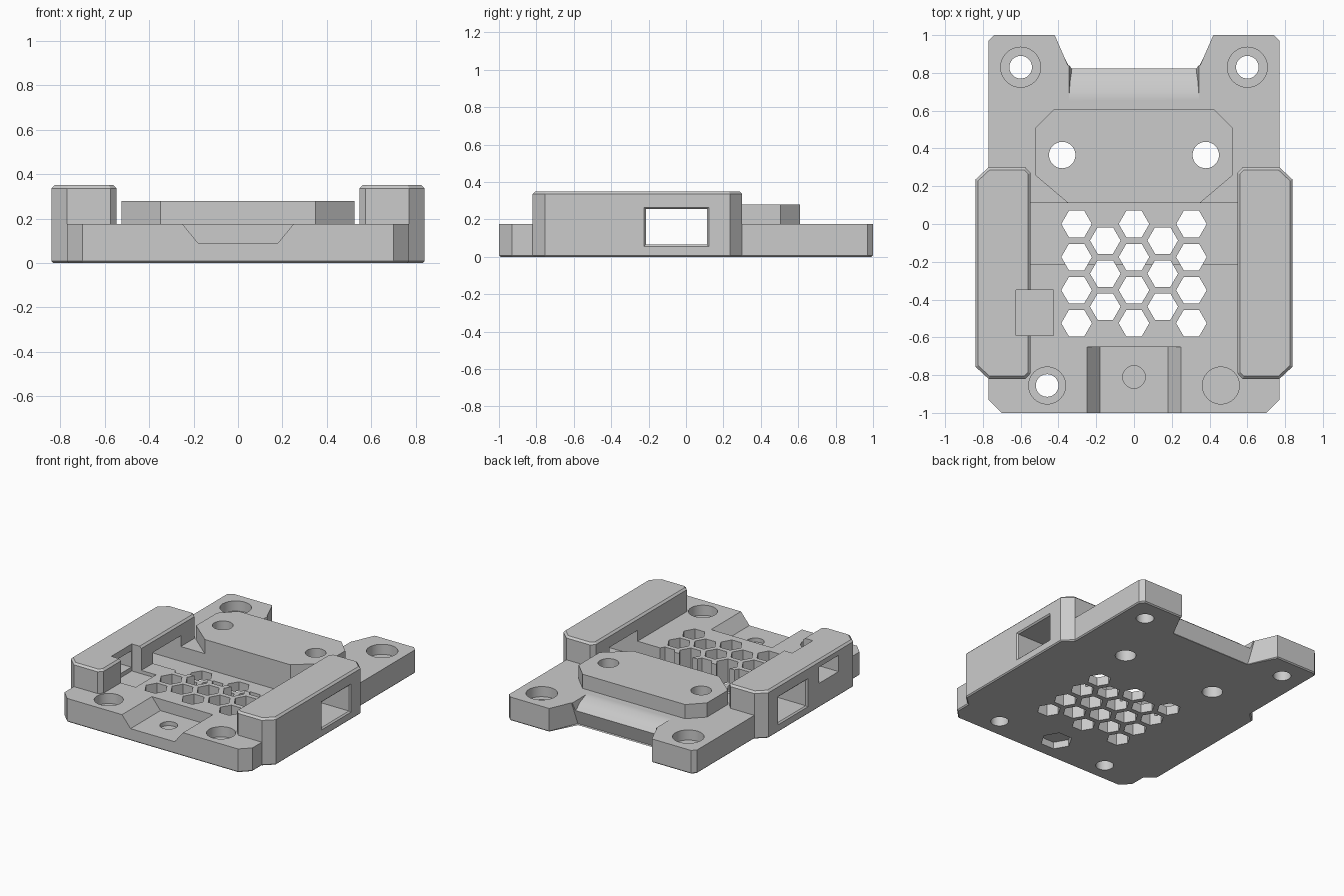
import bpy, bmesh, math

cube = bpy.data.objects.get("Cube")
if cube:
    bpy.data.objects.remove(cube, do_unlink=True)

grey = bpy.data.materials.new("light_grey")
grey.use_nodes = True
COLOUR = (0.6, 0.6, 0.6, 1)
grey.diffuse_color = COLOUR
grey.node_tree.nodes["Principled BSDF"].inputs["Base Color"].default_value = COLOUR


def loft(bm, low, high):
    """Close a solid between two rings of 3D points."""
    a = [bm.verts.new(p) for p in low]
    b = [bm.verts.new(p) for p in high]
    bm.faces.new(a[::-1])
    bm.faces.new(b)
    for i in range(len(a)):
        j = (i + 1) % len(a)
        bm.faces.new((a[i], a[j], b[j], b[i]))


def prism(bm, outline, z0, z1):
    loft(bm, [(x, y, z0) for x, y in outline], [(x, y, z1) for x, y in outline])


def bevel_level(bm, z, width):
    edges = [e for e in bm.edges if all(abs(v.co.z - z) < 1e-4 for v in e.verts)]
    bmesh.ops.bevel(bm, geom=edges, offset=width, segments=1, affect='EDGES')


def ring(x, y, r, n=32):
    return [(x + r * math.cos(i * math.tau / n), y + r * math.sin(i * math.tau / n))
            for i in range(n)]


def rect(x0, x1, y0, y1):
    return [(x0, y0), (x1, y0), (x1, y1), (x0, y1)]


def mirrored(half):
    """Outline from its +x half, listed front to back."""
    return half + [(-x, y) for x, y in reversed(half)]


def finish(bm, name):
    # Turn inside-out solids so that every face points outward
    if bm.calc_volume(signed=True) < 0:
        bmesh.ops.reverse_faces(bm, faces=bm.faces[:])
    bmesh.ops.connect_verts_nonplanar(bm, angle_limit=0.01, faces=bm.faces[:])
    mesh = bpy.data.meshes.new(name)
    bm.to_mesh(mesh)
    bm.free()
    mesh.materials.append(grey)
    obj = bpy.data.objects.new(name, mesh)
    bpy.context.collection.objects.link(obj)
    return obj


def combine(target, tool, operation='DIFFERENCE', keep=False):
    bpy.context.view_layer.objects.active = target
    mod = target.modifiers.new("combine", 'BOOLEAN')
    mod.operation, mod.solver, mod.object = operation, 'EXACT', tool
    graph = bpy.context.evaluated_depsgraph_get()
    if not target.evaluated_get(graph).data.polygons:
        mod.solver = 'MANIFOLD'
    bpy.ops.object.modifier_apply(modifier=mod.name)
    if not keep:
        bpy.data.objects.remove(tool, do_unlink=True)


def cut_prisms(target, name, items):
    bm = bmesh.new()
    for outline, z0, z1 in items:
        prism(bm, outline, z0, z1)
    combine(target, finish(bm, name))


TOP = 0.175

# Base plate with clipped corners and an undercut gap between the back ears
corner = [(0.7, -1), (0.77, -0.93), (0.77, 0.97), (0.74, 1), (0.42, 1)]
low = mirrored(corner + [(0.33, 0.79)])
high = mirrored(corner + [(0.35, 0.84)])
bm = bmesh.new()
loft(bm, [(x, y, 0) for x, y in low], [(x, y, TOP) for x, y in high])
bevel_level(bm, 0, 0.008)
body = finish(bm, "base_with_rails")

# Rounded dip on the top along the back edge, with leaning ends
dip = [(0.64, 0.18), (0.7, 0.17), (0.76, 0.15), (0.81, 0.12), (0.9, 0.1), (0.9, 0.2), (0.64, 0.2)]
bm = bmesh.new()
loft(bm, [(-0.3 - z / 4, y, z) for y, z in dip], [(0.3 + z / 4, y, z) for y, z in dip])
combine(body, finish(bm, "back_dip_cutter"))

# Sloped recess at the front
recess = [(-0.18, 0.09), (0.18, 0.09), (0.27, 0.2), (-0.27, 0.2)]
bm = bmesh.new()
loft(bm, [(x, -1.1, z) for x, z in recess], [(x, -0.65, z) for x, z in recess])
combine(body, finish(bm, "front_recess_cutter"))

# Side rails
for side in (1, -1):
    outline = [(0.575, -0.82), (0.77, -0.82), (0.84, -0.755), (0.84, 0.235),
               (0.77, 0.3), (0.575, 0.3), (0.547, 0.27), (0.547, -0.79)]
    bm = bmesh.new()
    prism(bm, [(side * x, y) for x, y in outline], 0, 0.35)
    bevel_level(bm, 0.35, 0.014)
    bevel_level(bm, 0, 0.008)
    combine(body, finish(bm, "rail"), 'UNION')

# Cross channel that also opens the rail windows
cut_prisms(body, "channel_cutter", [(rect(-1, 1, -0.215, 0.112), 0.066, 0.255)])

# Chamfered window frames
for side in (1, -1):
    bm = bmesh.new()
    inner, outer = rect(-0.21, 0.107, 0.071, 0.25), rect(-0.235, 0.132, 0.046, 0.275)
    loft(bm, [(side * 0.825, y, z) for y, z in inner], [(side * 0.85, y, z) for y, z in outer])
    combine(body, finish(bm, "window_chamfer_cutter"))

# Connector notch in the right rail and its outer slot
cut_prisms(body, "notch_cutter", [(rect(-0.625, -0.425, -0.59, -0.35), 0.15, 0.5)])
cut_prisms(body, "slot_cutter", [(rect(-1, -0.6, -0.585, -0.355), 0.18, 0.3)])

# Screw holes with counterbores
screws = [(s * x, y, r) for s in (1, -1) for x, y, r in ((0.6, 0.83, 0.106), (0.46, -0.855, 0.098))]
cut_prisms(body, "counterbore_cutter", [(ring(x, y, r), 0.1, 0.3) for x, y, r in screws])
cut_prisms(body, "screw_cutter", [(ring(x, y, 0.06), -0.1, 0.3) for x, y, r in screws])

# Honeycomb vents
vents = []
for col in range(-2, 3):
    odd = col % 2
    for row in range(3 if odd else 4):
        vents.append((ring(col * 0.152, -0.175 * (row + odd / 2), 0.081, 6), -0.1, 0.5))
cut_prisms(body, "vent_cutter", vents)

# Blind front hole above a nut pocket
cut_prisms(body, "front_hole_cutter", [(ring(0, -0.81, 0.06), 0.06, 0.2)])
cut_prisms(body, "nut_cutter", [(ring(0, -0.81, 0.108, 6), -0.1, 0.05)])

# Raised clamp bar with two holes through bar and plate
bm = bmesh.new()
prism(bm, mirrored([(0.35, 0.112), (0.525, 0.26), (0.525, 0.505), (0.42, 0.61)]), TOP, 0.28)
bar = finish(bm, "clamp_bar")
bm = bmesh.new()
for x in (-0.38, 0.38):
    prism(bm, ring(x, 0.365, 0.07), -0.1, 0.5)
holes = finish(bm, "bar_hole_cutter")
combine(body, holes, keep=True)
combine(bar, holes)

# Crisp edges, smooth bores
for obj in (body, bar):
    bpy.ops.object.select_all(action='DESELECT')
    obj.select_set(True)
    bpy.context.view_layer.objects.active = obj
    bpy.ops.object.shade_smooth_by_angle(angle=math.radians(20))
